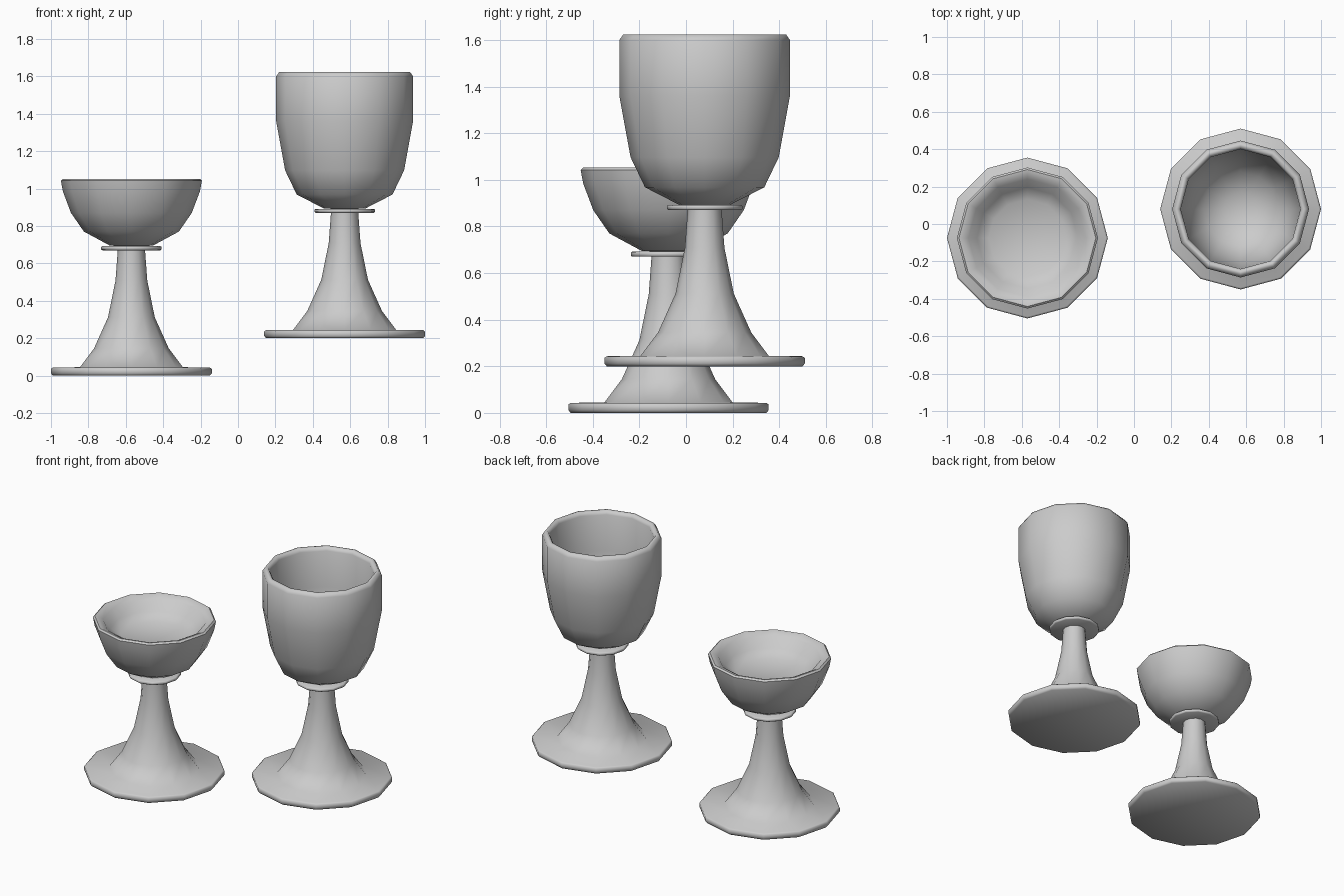
import bpy, bmesh, math

if "Cube" in bpy.data.objects:
    bpy.data.objects.remove(bpy.data.objects["Cube"])

SIDES = 12


def lathe(name, profile, loc, angle=60):
    """Spin an (r, z) profile around z; r = 0 makes a pole."""
    bm = bmesh.new()
    rings = []
    for r, z in profile:
        if r == 0:
            rings.append([bm.verts.new((0, 0, z))] * SIDES)
        else:
            rings.append([bm.verts.new((r * math.cos(2 * math.pi * i / SIDES),
                                        r * math.sin(2 * math.pi * i / SIDES), z))
                          for i in range(SIDES)])
    for a, b in zip(rings, rings[1:]):
        for i in range(SIDES):
            j = (i + 1) % SIDES
            corners = list(dict.fromkeys((a[i], a[j], b[j], b[i])))
            bm.faces.new(corners)
    bmesh.ops.recalc_face_normals(bm, faces=bm.faces)
    mesh = bpy.data.meshes.new(name)
    bm.to_mesh(mesh)
    bm.free()
    obj = bpy.data.objects.new(name, mesh)
    obj.location = loc
    bpy.context.collection.objects.link(obj)
    bpy.ops.object.select_all(action='DESELECT')
    obj.select_set(True)
    bpy.context.view_layer.objects.active = obj
    bpy.ops.object.shade_smooth_by_angle(angle=math.radians(angle))
    return obj


# Shared foot with flared stem, and collar
foot = [(0, 0), (0.42, 0), (0.43, 0.012), (0.43, 0.036), (0.42, 0.043),
        (0.275, 0.045), (0.2, 0.145), (0.125, 0.312), (0.085, 0.508),
        (0.073, 0.67), (0.073, 0.7), (0, 0.7)]
collar = [(0, 0.67), (0.155, 0.67), (0.162, 0.675), (0.162, 0.688),
          (0.155, 0.692), (0, 0.692)]

# Wide shallow cup, with a flat floor near the rim
shallow_bowl = [(0, 0.69), (0.115, 0.695), (0.254, 0.77), (0.323, 0.87),
                (0.366, 0.984), (0.377, 1.042), (0.366, 1.052),
                (0.352, 1.05), (0.315, 1.03), (0.27, 0.97), (0.207, 0.93),
                (0, 0.93)]

# Tall deep cup, heights relative to its own foot
deep_bowl = [(0, 0.69), (0.11, 0.693), (0.256, 0.768), (0.318, 0.897),
             (0.366, 1.16), (0.366, 1.4), (0.35, 1.423), (0.332, 1.423),
             (0.32, 1.4), (0.318, 1.16), (0.275, 0.92), (0.2, 0.81),
             (0.09, 0.755), (0, 0.75)]

for label, bowl, loc, angle in (
        ("short", shallow_bowl, (-0.57, -0.075, 0), 35),
        ("tall", deep_bowl, (0.57, 0.08, 0.2), 70)):
    lathe(label + "_foot_and_stem", foot, loc)
    lathe(label + "_collar", collar, loc)
    lathe(label + "_bowl", bowl, loc, angle)
